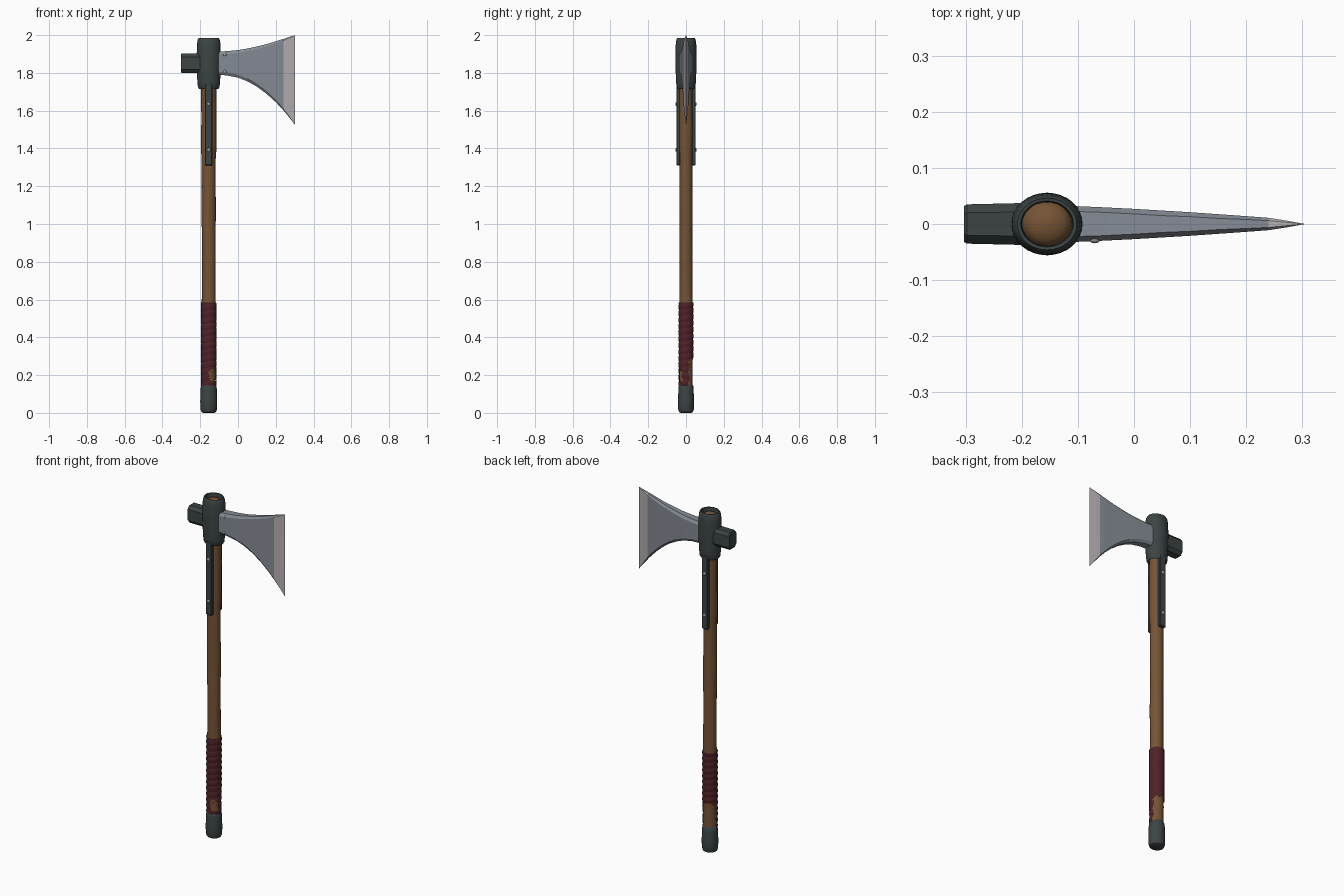
import bpy, bmesh, math
from mathutils import Vector, noise

if "Cube" in bpy.data.objects:
    bpy.data.objects.remove(bpy.data.objects["Cube"])

AX = -0.155  # x of the handle axis


def material(name, rgb):
    m = bpy.data.materials.new(name)
    m.diffuse_color = (*rgb, 1)
    m.use_nodes = True
    m.node_tree.nodes["Principled BSDF"].inputs["Base Color"].default_value = m.diffuse_color
    return m


WOOD = material("brown wood", (0.180, 0.088, 0.036))
IRON = material("dark iron", (0.046, 0.058, 0.058))
WRAP = material("dark red wrap", (0.078, 0.016, 0.020))
STEEL = material("blade steel", (0.235, 0.260, 0.300))
EDGE = material("sharpened edge", (0.460, 0.430, 0.450))
RIVET = material("rivet grey", (0.300, 0.320, 0.340))


def finish(name, bm, mats, angle=30):
    bmesh.ops.recalc_face_normals(bm, faces=bm.faces)
    me = bpy.data.meshes.new(name)
    bm.to_mesh(me)
    bm.free()
    for m in mats:
        me.materials.append(m)
    me.shade_smooth()
    me.set_sharp_from_angle(angle=math.radians(angle))
    ob = bpy.data.objects.new(name, me)
    bpy.context.collection.objects.link(ob)
    return ob


def loft(rings, caps=True):
    """Skin a list of equal-length point rings."""
    bm = bmesh.new()
    vs = [[bm.verts.new(p) for p in r] for r in rings]
    n = len(vs[0])
    for a, b in zip(vs, vs[1:]):
        for i in range(n):
            j = (i + 1) % n
            bm.faces.new((a[i], a[j], b[j], b[i]))
    if caps:
        bm.faces.new(vs[0])
        bm.faces.new(vs[-1])
    return bm


def oval(r, z, sides, sy):
    return [Vector((AX + r * math.cos(t), r * sy * math.sin(t), z))
            for t in (2 * math.pi * i / sides for i in range(sides))]


def lathe(name, profile, mat, sides=32, sy=0.9, angle=40):
    return finish(name, loft([oval(r, z, sides, sy) for r, z in profile]), [mat], angle)


# Wooden handle, slightly uneven, domed where it shows in the socket
prof = [(0.037, 0.05 + 0.03 * i) for i in range(44)]
prof += [(0.040, 1.38 + 0.03 * i) for i in range(12)]
prof += [(0.045, 1.76), (0.045, 1.945), (0.041, 1.958), (0.030, 1.968), (0.015, 1.973), (0.002, 1.975)]
bm = loft([oval(r, z, 28, 0.93) for r, z in prof])
for v in bm.verts:
    if v.co.z < 1.72:
        k = 1 + 0.05 * noise.noise(Vector((v.co.x * 25, v.co.y * 25, v.co.z * 5)))
        v.co.x = AX + (v.co.x - AX) * k
        v.co.y *= k
finish("wooden_handle", bm, [WOOD], 50)

# Butt cap and head socket
lathe("butt_cap", [(0.030, 0), (0.039, 0.005), (0.044, 0.02), (0.045, 0.06),
                   (0.043, 0.125), (0.041, 0.143), (0.036, 0.150)], IRON, sy=0.94)
lathe("head_socket", [(0.040, 1.722), (0.050, 1.714), (0.057, 1.724), (0.060, 1.75), (0.063, 1.81),
                      (0.064, 1.88), (0.0625, 1.95), (0.059, 1.974), (0.053, 1.984),
                      (0.047, 1.983), (0.045, 1.975), (0.044, 1.93)], IRON, sy=0.87)

# Spiral grip wrap, torn away near the butt
S, R, Z0, Z1, TURNS = 48, 108, 0.145, 0.585, 13
rings = []
for k in range(R + 1):
    z = Z0 + (Z1 - Z0) * k / R
    ring = []
    for i in range(S):
        ph = (k / R * TURNS - i / S) % 1
        r = 0.0388 + 0.0034 * math.sin(math.pi * ph) ** 0.6
        t = 2 * math.pi * i / S
        ring.append((AX + r * math.cos(t), r * 0.95 * math.sin(t), z))
    rings.append(ring)
bm = loft(rings, caps=False)
torn = []
for f in bm.faces:
    c = f.calc_center_median()
    a = math.degrees(math.atan2(c.y, c.x - AX))
    n = noise.noise(c * 45)
    back = 25 + 20 * n < a < 175 + 20 * n and c.z < 0.285 + 0.03 * n
    front = -80 + 25 * n < a < -25 + 25 * n and 0.165 < c.z < 0.225 + 0.02 * n
    if back or front:
        torn.append(f)
bmesh.ops.delete(bm, geom=torn, context='FACES')
finish("grip_wrap", bm, [WRAP], 50)


def octagon(x, zt, zb, hy, ey, c):
    """Chamfered cross-section at x: flat cheeks hy, narrow top and bottom ey."""
    return [(x, -ey, zt), (x, ey, zt), (x, hy, zt - c), (x, hy, zb + c),
            (x, ey, zb), (x, -ey, zb), (x, -hy, zb + c), (x, -hy, zt - c)]


# Flared blade: x, top z, bottom z, half thickness, half spine, chamfer
stations = [(-0.13, 1.912, 1.790, 0.033, 0.023, 0.016),
            (-0.06, 1.915, 1.787, 0.030, 0.021, 0.016),
            (0.00, 1.921, 1.775, 0.027, 0.018, 0.015),
            (0.05, 1.929, 1.755, 0.024, 0.015, 0.014),
            (0.10, 1.940, 1.727, 0.021, 0.013, 0.013),
            (0.15, 1.952, 1.690, 0.0175, 0.010, 0.012),
            (0.20, 1.967, 1.645, 0.014, 0.008, 0.010),
            (0.24, 1.980, 1.602, 0.011, 0.006, 0.008),
            (0.272, 1.990, 1.563, 0.006, 0.003, 0.004),
            (0.303, 2.000, 1.523, 0.0004, 0.0002, 0.001)]
bm = loft([octagon(*s) for s in stations])
for f in bm.faces:
    f.material_index = int(f.calc_center_median().x > 0.24)
finish("axe_blade", bm, [STEEL, EDGE], 22)

# Hammer poll behind the socket
finish("hammer_poll", loft([octagon(-0.17, 1.901, 1.801, 0.038, 0.022, 0.018),
                            octagon(-0.298, 1.902, 1.800, 0.035, 0.020, 0.018),
                            octagon(-0.303, 1.898, 1.804, 0.032, 0.018, 0.017)]), [IRON], 20)


def rivet(name, x, y, z, r):
    bm = bmesh.new()
    bmesh.ops.create_uvsphere(bm, u_segments=14, v_segments=8, radius=r)
    for v in bm.verts:
        v.co = Vector((x + v.co.x, y + v.co.y * 0.6, z + v.co.z))
    finish(name, bm, [RIVET], 60)


# Side straps with rivets, front and back
for side, s in (("front", -1), ("back", 1)):
    bm = bmesh.new()
    bmesh.ops.create_cube(bm, size=1)
    for v in bm.verts:
        v.co = Vector((AX + v.co.x * 0.040, s * 0.041 + v.co.y * 0.020, 1.525 + v.co.z * 0.43))
    bmesh.ops.bevel(bm, geom=bm.edges[:], offset=0.004, segments=1, affect='EDGES')
    finish(side + "_strap", bm, [IRON], 20)
    for i, z in enumerate((1.635, 1.392)):
        rivet(f"{side}_strap_rivet_{i + 1}", AX, s * 0.050, z, 0.010)

# Rivets on the blade root
for i, z in enumerate((1.897, 1.806)):
    rivet(f"blade_rivet_{i + 1}", -0.07, -0.029, z, 0.009)
